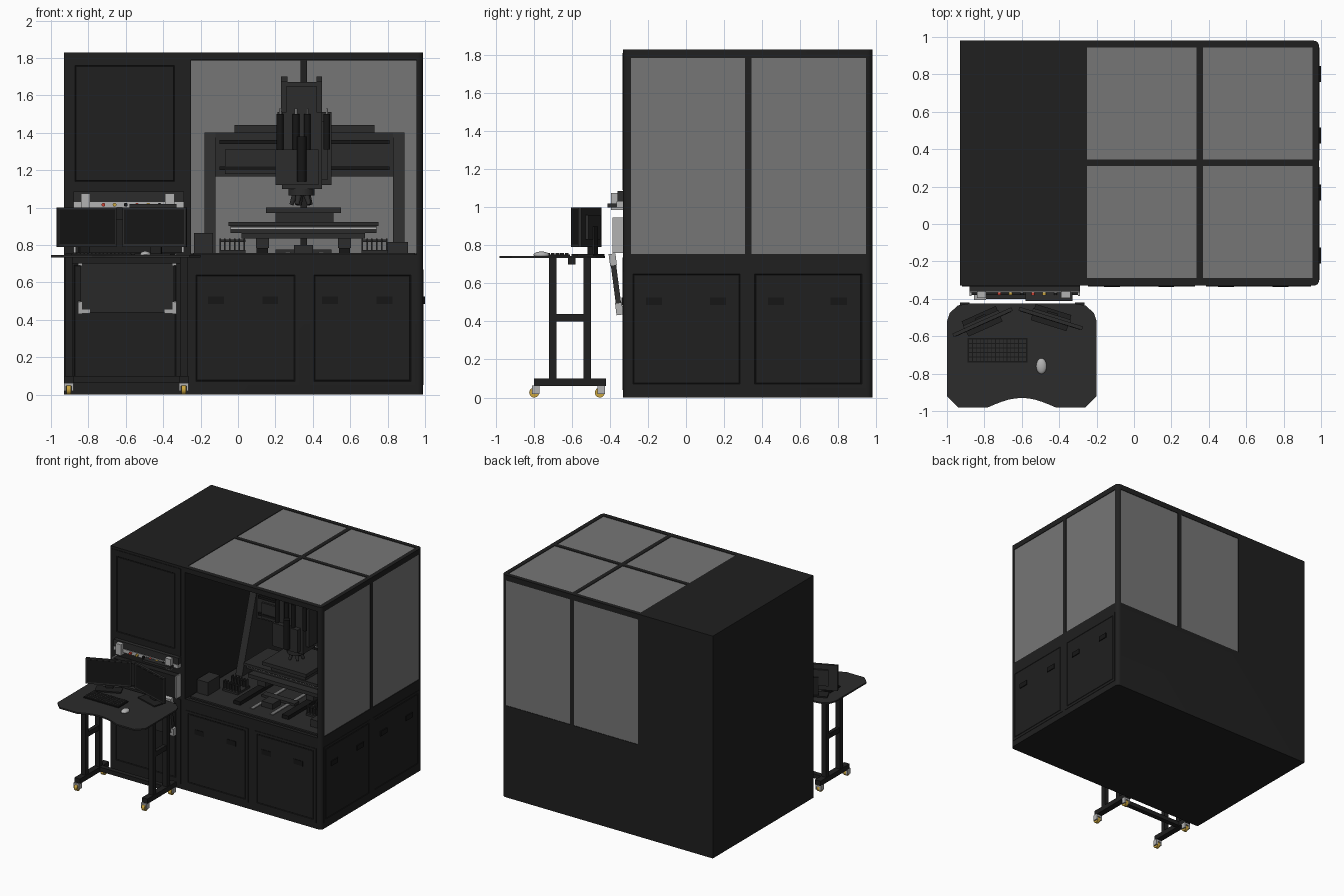
import bpy, bmesh, math
from mathutils import Matrix, Vector

if "Cube" in bpy.data.objects:
    bpy.data.objects.remove(bpy.data.objects["Cube"])


def mat(name, r, g=None, b=None):
    m = bpy.data.materials.new(name)
    m.diffuse_color = (r, r if g is None else g, r if b is None else b, 1)
    m.use_nodes = True
    m.node_tree.nodes["Principled BSDF"].inputs["Base Color"].default_value = m.diffuse_color
    return m


DARK, BLACK, STEEL = mat("dark", 0.014), mat("black", 0.008), mat("steel", 0.025)
GLASS, LIGHT = mat("tinted_glass", 0.18), mat("light_grey", 0.45)
YELLOW, RED = mat("yellow", 0.6, 0.38, 0.05), mat("red", 0.6, 0.05, 0.03)


def finish(name, bm, m, smooth=False):
    bmesh.ops.recalc_face_normals(bm, faces=bm.faces[:])
    me = bpy.data.meshes.new(name)
    bm.to_mesh(me)
    bm.free()
    ob = bpy.data.objects.new(name, me)
    bpy.context.collection.objects.link(ob)
    me.materials.append(m)
    if smooth:
        bpy.ops.object.select_all(action='DESELECT')
        ob.select_set(True)
        bpy.context.view_layer.objects.active = ob
        bpy.ops.object.shade_smooth_by_angle()
    return ob


def add_box(bm, x0, x1, y0, y1, z0, z1):
    M = Matrix.Translation(((x0 + x1) / 2, (y0 + y1) / 2, (z0 + z1) / 2))
    return bmesh.ops.create_cube(bm, size=1, matrix=M @ Matrix.Diagonal((x1 - x0, y1 - y0, z1 - z0, 1)))


def boxes(name, m, *bs, M=None):
    bm = bmesh.new()
    for b in bs:
        add_box(bm, *b)
    if M:
        bm.transform(M)
    return finish(name, bm, m)


def cyl(name, m, p0, p1, r, r2=None, n=24):
    p0, p1 = Vector(p0), Vector(p1)
    d = p1 - p0
    M = Matrix.Translation((p0 + p1) / 2) @ d.to_track_quat('Z', 'Y').to_matrix().to_4x4()
    bm = bmesh.new()
    bmesh.ops.create_cone(bm, cap_ends=True, segments=n, radius1=r, radius2=r if r2 is None else r2,
                          depth=d.length, matrix=M)
    return finish(name, bm, m, True)


def prism(name, m, pts, vec):
    bm = bmesh.new()
    f = bm.faces.new([bm.verts.new(p) for p in pts])
    g = bmesh.ops.extrude_face_region(bm, geom=[f])['geom']
    bmesh.ops.translate(bm, verts=[v for v in g if isinstance(v, bmesh.types.BMVert)], vec=vec)
    return finish(name, bm, m)


# cabinet shell: rounded right corners, hollow work bay, window openings
bm = bmesh.new()
add_box(bm, -0.93, 0.99, -0.33, 0.98, 0, 1.83)
es = [e for e in bm.edges if all(v.co.x > 0.9 for v in e.verts)
      and abs(e.verts[0].co.z - e.verts[1].co.z) > 1]
bmesh.ops.bevel(bm, geom=es, offset=0.03, segments=5, profile=0.5, affect='EDGES')
shell = finish("cabinet_shell", bm, DARK, True)
XW, YW, ZW = [(-0.25, 0.335), (0.37, 0.955)], [(-0.29, 0.31), (0.345, 0.945)], (0.755, 1.785)
cuts = [(-0.255, 0.96, -0.3, 0.95, 0.745, 1.795), (-0.25, 0.955, -0.5, -0.25, 0.75, 1.79)]
panes = []
for y in YW:
    cuts.append((0.93, 1.1, *y, *ZW))
    panes.append((0.972, 0.985, *y, *ZW))
for x in XW:
    cuts.append((*x, 0.92, 1.1, *ZW))
    panes.append((*x, 0.962, 0.976, *ZW))
    for y in YW:
        cuts.append((*x, *y, 1.77, 1.9))
        panes.append((*x, *y, 1.812, 1.826))
cutters = [boxes("cutter", DARK, c) for c in cuts]
for c in cutters:
    c.hide_render = True
    mod = shell.modifiers.new("cut", 'BOOLEAN')
    mod.operation, mod.solver, mod.object = 'DIFFERENCE', 'EXACT', c
bpy.context.view_layer.update()
new = bpy.data.meshes.new_from_object(shell.evaluated_get(bpy.context.evaluated_depsgraph_get()))
shell.modifiers.clear()
shell.data = new
for c in cutters:
    bpy.data.objects.remove(c)
boxes("window_panes", GLASS, *panes)


# doors: thin slab with a grooved inner panel
def door(name, a0, a1, z0, z1, side, margin=0.03):
    bm = bmesh.new()
    if side == 'front':
        add_box(bm, a0, a1, -0.334, -0.328, z0, z1)
        n = Vector((0, -1, 0))
    else:
        add_box(bm, 0.988, 0.993, a0, a1, z0, z1)
        n = Vector((1, 0, 0))
    bm.normal_update()
    f = [f for f in bm.faces if f.normal.dot(n) > 0.9]
    bmesh.ops.inset_region(bm, faces=f, thickness=margin)
    bmesh.ops.inset_region(bm, faces=f, thickness=0.005, depth=-0.003)
    bmesh.ops.inset_region(bm, faces=f, thickness=0.003, depth=0.003)
    finish(name, bm, DARK)


door("upper_left_door", -0.92, -0.29, 1.09, 1.81, 'front', 0.07)
door("lower_left_door", -0.92, -0.29, 0.04, 0.735, 'front', 0.06)
door("front_door_a", -0.245, 0.325, 0.05, 0.66, 'front')
door("front_door_b", 0.385, 0.945, 0.05, 0.66, 'front')
door("side_door_front", -0.30, 0.305, 0.05, 0.67, 'side')
door("side_door_back", 0.34, 0.945, 0.05, 0.67, 'side')
for i, y in enumerate((-0.21, 0.125, 0.43, 0.76)):
    boxes(f"side_handle_{i}", BLACK, (0.99, 1.0, y, y + 0.085, 0.485, 0.525))
for i, x in enumerate((-0.16, 0.13, 0.45, 0.74)):
    boxes(f"front_handle_{i}", BLACK, (x, x + 0.085, -0.338, -0.33, 0.485, 0.525))

# gantry portal
for i, x in enumerate((-0.18, 0.83)):
    prism(f"gantry_column_{i}", STEEL, [(x, 0.22, 0.745), (x, 0.75, 0.745), (x, 0.72, 1.4), (x, 0.42, 1.4)],
          (0.06, 0, 0))
boxes("gantry_beam", STEEL, (-0.18, 0.89, 0.42, 0.72, 1.165, 1.4), (-0.02, 0.73, 0.45, 0.66, 1.4, 1.44),
      (-0.07, 0.2, 0.405, 0.42, 1.18, 1.31))
boxes("beam_rails", BLACK, *[(-0.1, 0.81, 0.4, 0.42, z, z + 0.02) for z in (1.2, 1.34)])

# measuring head
boxes("head_body", STEEL, (0.21, 0.5, 0.34, 0.41, 1.12, 1.51), (0.235, 0.45, 0.2, 0.36, 1.1, 1.51),
      (0.2, 0.43, 0.16, 0.3, 1.12, 1.31), (0.43, 0.48, 0.24, 0.36, 1.15, 1.46))
boxes("head_top", STEEL, (0.23, 0.45, 0.26, 0.42, 1.51, 1.67), (0.26, 0.42, 0.2, 0.28, 1.51, 1.65),
      (0.23, 0.265, 0.22, 0.4, 1.67, 1.7), (0.42, 0.45, 0.22, 0.4, 1.67, 1.7))
for i, x in enumerate((0.225, 0.31, 0.37, 0.475)):
    cyl(f"head_actuator_{i}", BLACK, (x, 0.19, 1.31), (x, 0.19, 1.5), 0.018)
    cyl(f"head_rod_{i}", LIGHT, (x, 0.19, 1.5), (x, 0.19, 1.53), 0.005, n=12)
cyl("camera_tube", BLACK, (0.34, 0.15, 1.14), (0.34, 0.15, 1.38), 0.025)
cyl("turret", STEEL, (0.34, 0.27, 1.065), (0.34, 0.27, 1.12), 0.07)
for i in range(5):
    a = i * math.tau / 5 + 0.5
    c, s = math.cos(a), math.sin(a)
    cyl(f"objective_{i}", STEEL, (0.34 + 0.035 * c, 0.27 + 0.035 * s, 1.07),
        (0.34 + 0.055 * c, 0.27 + 0.055 * s, 1.015), 0.017, 0.011)

# stacked stage
boxes("stage_base", STEEL, (0.02, 0.68, 0.1, 0.5, 0.835, 0.865), (-0.05, 0.75, 0.14, 0.46, 0.9, 0.922),
      (-0.04, 0.74, 0.17, 0.43, 0.865, 0.9))
boxes("stage_table", STEEL, (0.2, 0.51, 0.15, 0.45, 0.92, 0.975), (0.15, 0.55, 0.1, 0.5, 0.972, 1.0))
boxes("stage_edge_strips", LIGHT, *[(-0.04, 0.74, y, y + 0.005, 0.885, 0.892) for y in (0.165, 0.43)])
boxes("floor_plate", STEEL, (-0.24, 0.945, -0.28, 0.93, 0.744, 0.756))
boxes("floor_rails", BLACK, *[(x, x + 0.06, -0.2, 0.8, 0.755, 0.785) for x in (0.1, 0.54)])
boxes("rail_carriages", STEEL, *[(x, x + 0.07, y, y + 0.1, 0.785, 0.836)
                                 for x in (0.095, 0.535) for y in (0.12, 0.38)])
boxes("drive_motor", STEEL, (0.3, 0.4, -0.12, -0.02, 0.755, 0.8), (0.2, 0.5, 0.02, 0.08, 0.755, 0.775))
boxes("scale_strips", GLASS, *[(x, x + 0.03, -0.2, 0.3, 0.755, 0.762) for x in (0.25, 0.43)])
for i, x in enumerate((-0.1, 0.66)):
    boxes(f"cable_rack_{i}", STEEL, (x, x + 0.14, -0.06, 0.1, 0.755, 0.772),
          *[(x + 0.026 * k, x + 0.026 * k + 0.008, y, y + 0.03, 0.77, 0.835) for k in range(6) for y in (-0.05, 0.05)],
          *[(x, x + 0.14, y, y + 0.008, 0.815, 0.828) for y in (-0.04, 0.06)])
boxes("control_boxes", STEEL, (-0.235, -0.135, -0.2, -0.04, 0.756, 0.865), (0.8, 0.91, -0.2, -0.06, 0.756, 0.815))

# operator console on the left front
boxes("console_bar", LIGHT, (-0.88, -0.29, -0.365, -0.33, 1.0, 1.03))
boxes("console_face", STEEL, (-0.88, -0.29, -0.36, -0.33, 1.03, 1.085), (-0.58, -0.33, -0.412, -0.36, 1.0, 1.02))
boxes("console_brackets", LIGHT, *[(x, x + 0.05, -0.395, -0.33, 0.985, 1.075) for x in (-0.84, -0.39)])
boxes("console_screen", DARK, (-0.87, -0.3, -0.38, -0.33, 0.76, 0.94))
boxes("console_trim", LIGHT, *[(x, x + 0.01, -0.385, -0.33, 0.76, 0.945) for x in (-0.88, -0.3)])
for i in range(6):
    x = -0.72 + 0.06 * i
    cyl(f"console_button_{i}", (RED, YELLOW, BLACK)[i % 3], (x, -0.35, 1.015), (x, -0.38, 1.015), 0.01, n=16)
T = Matrix.Translation((-0.592, -0.368, 0.595)) @ Matrix.Rotation(0.13, 4, 'X')
boxes("folding_tray", STEEL, (-0.25, 0.25, -0.014, 0.014, -0.155, 0.155), M=T)
boxes("tray_corners", LIGHT, *[b for sx in (-1, 1) for sz in (-1, 1) for b in (
    (min(sx * 0.2, sx * 0.262), max(sx * 0.2, sx * 0.262), -0.017, 0.017, sz * 0.15 - 0.01, sz * 0.15 + 0.01),
    (sx * 0.253 - 0.01, sx * 0.253 + 0.01, -0.018, 0.018, sz * 0.13 - 0.032, sz * 0.13 + 0.032))], M=T)

# desk top with a curved cut-out
half = [(0.18, -0.98), (0.34, -0.98), (0.4, -0.92), (0.4, -0.52), (0.385, -0.475), (0.34, -0.435), (0.28, -0.425)]
arc = [(-0.18 + 0.036 * k, -0.98 + 0.05 * math.sin(math.pi * k / 10)) for k in range(1, 10)]
outline = arc + half + [(-x, y) for x, y in reversed(half)]
prism("desk_top", STEEL, [(x - 0.6, y, 0.733) for x, y in outline], (0, 0, 0.012))

# desk legs and casters
for i, x in enumerate((-0.905, -0.29)):
    boxes(f"desk_leg_{i}", DARK, (x - 0.02, x + 0.02, -0.72, -0.68, 0.09, 0.735),
          (x - 0.02, x + 0.02, -0.54, -0.5, 0.09, 0.735), (x - 0.015, x + 0.015, -0.69, -0.53, 0.4, 0.44),
          (x - 0.025, x + 0.025, -0.8, -0.42, 0.06, 0.1))
    for j, y in enumerate((-0.79, -0.445)):
        boxes(f"caster_fork_{i}{j}", LIGHT, (x - 0.025, x - 0.014, y - 0.02, y + 0.02, 0.018, 0.055),
              (x + 0.014, x + 0.025, y - 0.02, y + 0.02, 0.018, 0.055),
              (x - 0.025, x + 0.025, y - 0.02, y + 0.02, 0.045, 0.062))
        cyl(f"caster_wheel_{i}{j}", YELLOW, (x - 0.013, y - 0.008, 0.026), (x + 0.013, y - 0.008, 0.026), 0.026)
boxes("desk_stretcher", DARK, (-0.9, -0.29, -0.54, -0.5, 0.065, 0.1), (-0.9, -0.29, -0.62, -0.58, 0.7, 0.733))

# monitors
for i, (x, y, a, w) in enumerate(((-0.81, -0.525, 0.42, 0.345), (-0.445, -0.505, -0.3, 0.355))):
    M = Matrix.Translation((x, y, 0)) @ Matrix.Rotation(a, 4, 'Z')
    h = w / 2
    boxes(f"monitor_{i}", STEEL, (-h, h, -0.01, 0.01, 0.79, 1.0), (-h * 0.6, h * 0.6, 0.01, 0.025, 0.83, 0.96), M=M)
    boxes(f"monitor_screen_{i}", BLACK, (-h + 0.01, h - 0.01, -0.012, -0.009, 0.805, 0.99), M=M)
    boxes(f"monitor_stand_{i}", DARK, (-0.03, 0.03, 0.02, 0.035, 0.75, 0.9), (-0.1, 0.1, -0.04, 0.05, 0.744, 0.755), M=M)

# keyboard and mouse
boxes("keyboard", BLACK, (-0.89, -0.57, -0.74, -0.61, 0.744, 0.753))
boxes("keys", STEEL, *[(-0.882 + 0.0205 * c, -0.865 + 0.0205 * c, -0.733 + 0.024 * r, -0.714 + 0.024 * r, 0.752, 0.76)
                       for c in range(15) for r in range(5)])
bm = bmesh.new()
bmesh.ops.create_uvsphere(bm, u_segments=20, v_segments=12, radius=1,
                          matrix=Matrix.Translation((-0.495, -0.76, 0.75)) @ Matrix.Diagonal((0.028, 0.042, 0.017, 1)))
finish("mouse", bm, LIGHT, True)
